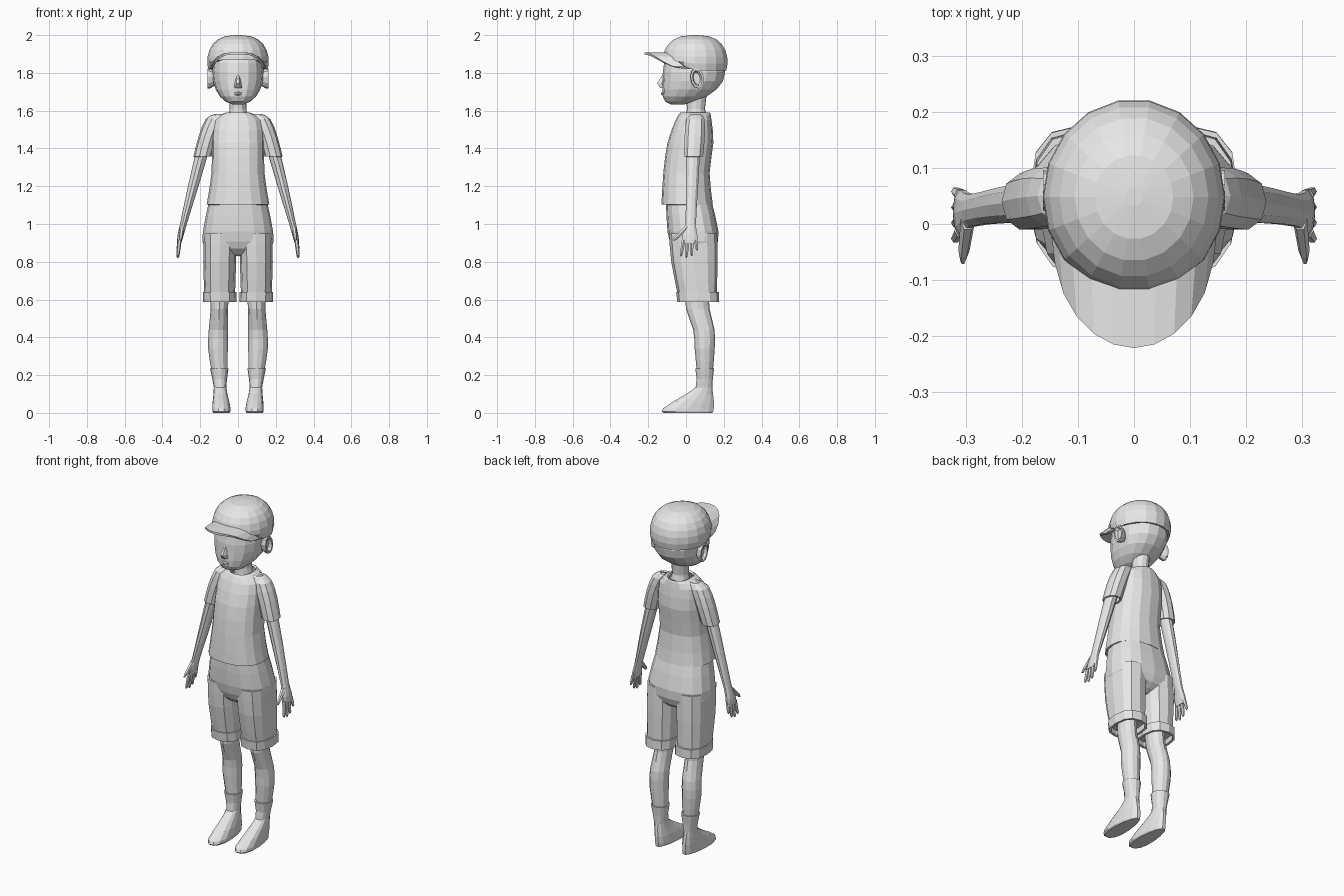
import bpy, bmesh, math
from mathutils import Matrix, Vector

cube = bpy.data.objects.get("Cube")
if cube:
    bpy.data.objects.remove(cube, do_unlink=True)

grey = bpy.data.materials.new("plain light grey")
grey.use_nodes = True
grey.diffuse_color = (.8, .8, .8, 1)
grey.node_tree.nodes["Principled BSDF"].inputs["Base Color"].default_value = grey.diffuse_color


def finish(name, bm, thickness=0, offset=-1):
    bmesh.ops.recalc_face_normals(bm, faces=bm.faces[:])
    mesh = bpy.data.meshes.new(name)
    bm.to_mesh(mesh)
    bm.free()
    mesh.materials.append(grey)
    obj = bpy.data.objects.new(name, mesh)
    bpy.context.collection.objects.link(obj)
    if thickness:
        shell = obj.modifiers.new("thickness", "SOLIDIFY")
        shell.thickness = thickness
        shell.offset = offset


def ring(z, half, front, back, x=0, flare=0):
    """One cross-section: half its width, its front and back, and extra width at the front."""
    return Vector((z, x, half, front, back, flare))


def smooth(keys, steps):
    """Add rings between the key rings along a smooth curve."""
    padded = [keys[0], *keys, keys[-1]]
    rings = []
    for a, b, c, d in zip(padded, padded[1:], padded[2:], padded[3:]):
        for t in (i / steps for i in range(steps)):
            rings.append(b + (c - a) * (t / 2) + (a - b * 2.5 + c * 2 - d / 2) * t ** 2
                         + ((b - c) * 3 + d - a) * (t ** 3 / 2))
    return rings + [keys[-1]]


def power(value, exponent):
    return math.copysign(abs(value) ** exponent, value)


def loft(name, rings, sides=12, square=2, mirror=1, hollow=0, place=Matrix(), shape=None):
    bm = bmesh.new()
    loops = []
    for z, x, half, front, back, flare in rings:
        loop = []
        for k in range(sides):
            angle = math.tau * k / sides
            c, s = (power(f(angle), 2 / square) for f in (math.cos, math.sin))
            point = Vector((x + half * c * (1 - flare * s),
                            (front + back + (back - front) * s) / 2, z))
            if shape:
                shape(point)
            point = place @ point
            point.x *= mirror
            loop.append(bm.verts.new(point))
        loops.append(loop)
    for a, b in zip(loops, loops[1:]):
        for k in range(sides):
            n = (k + 1) % sides
            bm.faces.new((a[k], a[n], b[n], b[k]))
    if not hollow:
        bm.faces.new(loops[0])
        bm.faces.new(loops[-1])
    finish(name, bm, hollow)


def dome(middle, height, half, depth, centre, low, high, count, fullness=1):
    """Rings of an egg between two latitudes in degrees."""
    rings = []
    for i in range(count):
        angle = math.radians(low + (high - low) * i / (count - 1))
        r = math.cos(angle) ** fullness
        rings.append(ring(middle + height * math.sin(angle), half * r,
                          centre - depth * r, centre + depth * r))
    return rings


# Head: an egg whose lower half leans forward to the chin
def lean_to_chin(point):
    drop = max(0, 1.8 - point.z) / .17
    point.y -= .09 * drop ** 2


loft("head", dome(middle=1.8, height=.17, half=.136, depth=.165, centre=.042,
                  low=-80, high=50, count=9, fullness=.9),
     sides=16, square=2.2, shape=lean_to_chin)
loft("nose", [ring(z=1.79, half=.007, front=-.125, back=-.1),
              ring(z=1.745, half=.017, front=-.157, back=-.1),
              ring(z=1.72, half=.021, front=-.138, back=-.1)], sides=6)
loft("lips", dome(middle=1.69, height=.014, half=.03, depth=.035, centre=-.1,
                  low=-60, high=60, count=4), sides=8)
loft("neck", [ring(z=1.55, half=.055, front=0, back=.115),
              ring(z=1.61, half=.044, front=.005, back=.1),
              ring(z=1.69, half=.046, front=0, back=.11)])


# Cap crown with its front edge lifted off the face
def lift_front(point):
    low = max(0, min(1, (1.86 - point.z) / .04))
    point.z += .07 * low * max(0, min(1, (.04 - point.y) / .14))


loft("cap_crown", dome(middle=1.86, height=.14, half=.163, depth=.175, centre=.048,
                       low=-20, high=88, count=8, fullness=.7),
     sides=18, shape=lift_front)

# Cap brim, drooping at the sides
bm = bmesh.new()
rows = []
for k in range(13):
    angle = math.pi * (k / 12 - .5)
    s, c = math.sin(angle), math.cos(angle)
    height = 1.903 - .08 * s ** 4
    inner = bm.verts.new((.148 * s, .03 - .145 * c, height))
    outer = bm.verts.new((.14 * s, -.221 * c ** .85, height))
    rows.append((inner, outer))
for a, b in zip(rows, rows[1:]):
    bm.faces.new((a[0], a[1], b[1], b[0]))
finish("cap_brim", bm, thickness=.012, offset=0)

# Shirt body, open at the hem and collar
loft("shirt_body", smooth([ring(z=1.103, half=.166, front=-.13, back=.142),
                           ring(z=1.27, half=.14, front=-.12, back=.125),
                           ring(z=1.43, half=.138, front=-.098, back=.145),
                           ring(z=1.55, half=.125, front=-.055, back=.135),
                           ring(z=1.59, half=.064, front=-.03, back=.128)], steps=2),
     sides=16, square=2.3, hollow=.012)

# Shorts seat
loft("shorts_seat", smooth([ring(z=1.12, half=.153, front=-.106, back=.135),
                            ring(z=.96, half=.186, front=-.098, back=.172),
                            ring(z=.87, half=.175, front=-.07, back=.155),
                            ring(z=.83, half=.08, front=-.02, back=.1)], steps=2),
     sides=16, square=2.5)

# Ears face outward: ring height runs along x, ring width runs along z
outward = (Matrix.Translation((0, .055, 1.77)) @ Matrix.Rotation(math.pi / 2, 4, "Y")
           @ Matrix.Rotation(math.radians(12), 4, "Z"))

for mirror, word in ((1, "left"), (-1, "right")):
    # Cupped ear
    loft(f"{word}_ear", [ring(z=.115, half=.035, front=-.025, back=.02),
                         ring(z=.15, half=.055, front=-.032, back=.038),
                         ring(z=.162, half=.054, front=-.03, back=.04),
                         ring(z=.162, half=.043, front=-.02, back=.03),
                         ring(z=.146, half=.032, front=-.015, back=.02)],
         sides=10, mirror=mirror, place=outward)

    # Sleeve over the shoulder, open at the arm
    loft(f"{word}_sleeve", smooth([ring(z=1.582, x=.095, half=.03, front=.03, back=.08),
                                   ring(z=1.555, x=.122, half=.05, front=0, back=.1),
                                   ring(z=1.46, x=.16, half=.05, front=-.01, back=.102),
                                   ring(z=1.357, x=.188, half=.048, front=-.012, back=.092)],
                                  steps=2),
         sides=10, square=2.2, mirror=mirror, hollow=.01)

    # Arm and palm
    loft(f"{word}_arm", smooth([ring(z=1.56, x=.13, half=.03, front=.02, back=.08),
                                ring(z=1.42, x=.178, half=.034, front=.003, back=.077),
                                ring(z=1.2, x=.237, half=.028, front=0, back=.066),
                                ring(z=1, x=.289, half=.018, front=-.006, back=.054),
                                ring(z=.94, x=.304, half=.016, front=-.022, back=.062),
                                ring(z=.9, x=.311, half=.012, front=-.022, back=.062)],
                               steps=2),
         sides=10, mirror=mirror)

    # Fingers fan out below the palm
    for i, tip in enumerate((.828, .82, .83, .86)):
        root_y, tip_y = .021 * i - .012, .028 * i - .026
        loft(f"{word}_finger_{i + 1}",
             [ring(z=.915, x=.309, half=.011, front=root_y - .012, back=root_y + .012),
              ring(z=tip + .01, x=.318, half=.008, front=tip_y - .008, back=tip_y + .008),
              ring(z=tip, x=.319, half=.003, front=tip_y - .003, back=tip_y + .003)],
             sides=6, mirror=mirror)
    loft(f"{word}_thumb", [ring(z=.985, x=.296, half=.013, front=-.012, back=.025),
                           ring(z=.93, x=.303, half=.01, front=-.062, back=-.033),
                           ring(z=.912, x=.305, half=.005, front=-.072, back=-.056)],
         sides=6, mirror=mirror)

    # Shorts leg and turned-up cuff
    loft(f"{word}_shorts_leg", smooth([ring(z=.95, x=.094, half=.088, front=-.09, back=.165),
                                       ring(z=.8, x=.097, half=.087, front=-.078, back=.167),
                                       ring(z=.62, x=.097, half=.081, front=-.042, back=.163)],
                                      steps=2),
         square=2.5, mirror=mirror)
    loft(f"{word}_cuff", [ring(z=.64, x=.096, half=.089, front=-.052, back=.175),
                          ring(z=.587, x=.096, half=.088, front=-.046, back=.176)],
         square=2.5, mirror=mirror, hollow=.014)

    # Leg down into the sock
    loft(f"{word}_leg", smooth([ring(z=.66, x=.096, half=.05, front=-.005, back=.12),
                                ring(z=.55, x=.099, half=.046, front=0, back=.125),
                                ring(z=.44, x=.104, half=.051, front=.038, back=.151),
                                ring(z=.34, x=.106, half=.052, front=.046, back=.152),
                                ring(z=.22, x=.098, half=.042, front=.057, back=.142)],
                               steps=2),
         mirror=mirror)

    # Sock and foot, widening towards the toes
    loft(f"{word}_foot", [ring(z=.235, x=.099, half=.049, front=.048, back=.15),
                          ring(z=.18, x=.097, half=.039, front=.055, back=.143),
                          ring(z=.135, x=.095, half=.033, front=.05, back=.14),
                          ring(z=.1, x=.093, half=.037, front=0, back=.145, flare=.08),
                          ring(z=.06, x=.09, half=.044, front=-.07, back=.15, flare=.15),
                          ring(z=.024, x=.088, half=.048, front=-.125, back=.15, flare=.2),
                          ring(z=.008, x=.088, half=.048, front=-.132, back=.148, flare=.2),
                          ring(z=0, x=.088, half=.043, front=-.122, back=.142, flare=.2)],
         sides=14, square=2.2, mirror=mirror)
